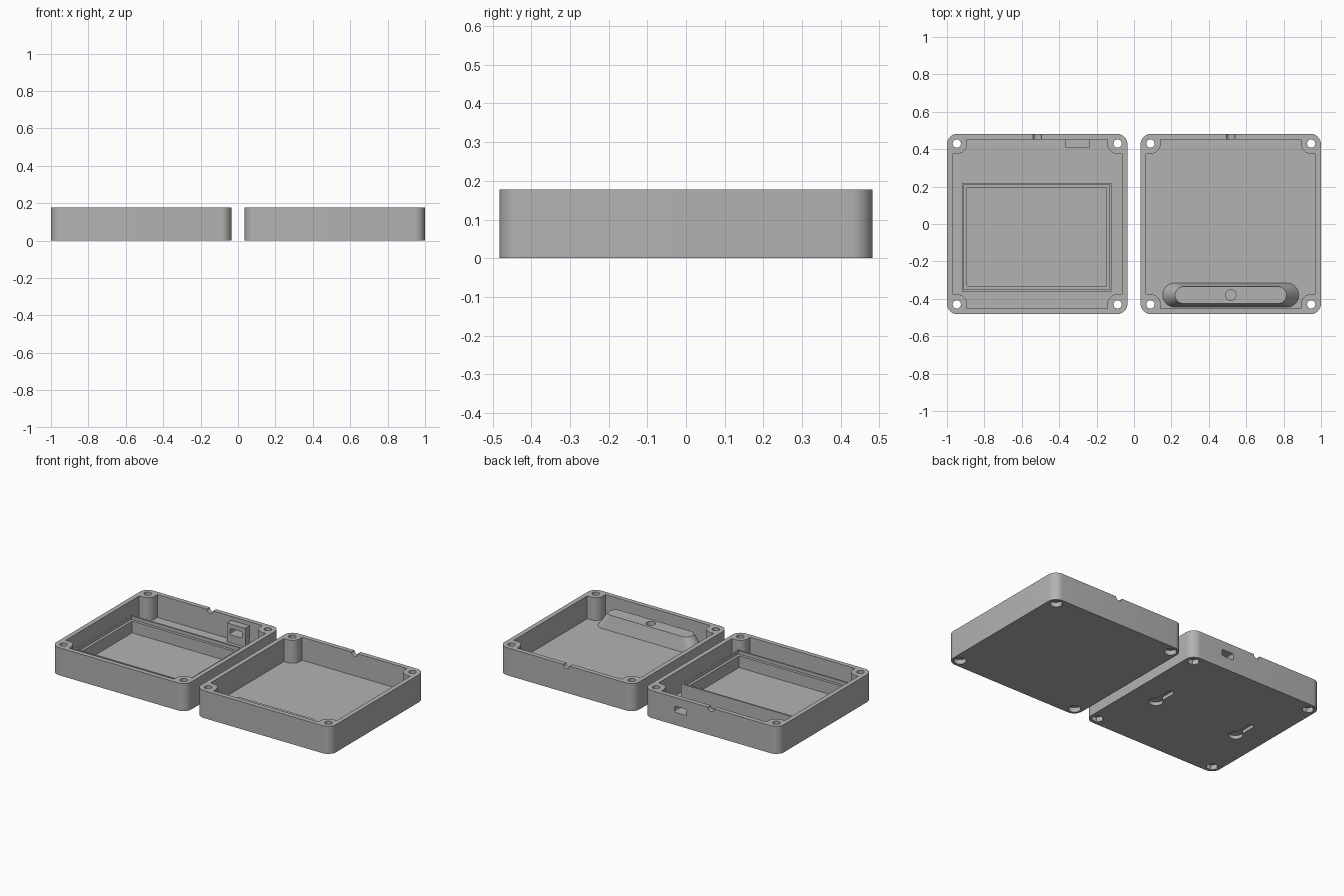
import bpy
import bmesh
from math import sin, cos, pi, radians
from mathutils import Matrix

if "Cube" in bpy.data.objects:
    bpy.data.objects.remove(bpy.data.objects["Cube"])

grey = bpy.data.materials.new("plain grey")
grey.use_nodes = True
COLOUR = (0.45, 0.45, 0.45, 1)
grey.diffuse_color = COLOUR
grey.node_tree.nodes["Principled BSDF"].inputs["Base Color"].default_value = COLOUR

HEIGHT, FLOOR, HALF, WALL = 0.178, 0.03, 0.4825, 0.03
CENTRE, SCREW, POST = 0.5175, 0.43, 0.055


def arc(cx, cy, r, a0, a1, n=10):
    angles = [radians(a0 + (a1 - a0) * i / n) for i in range(n + 1)]
    return [(cx + r * cos(a), cy + r * sin(a)) for a in angles]


def circle(cx, cy, r, n=32):
    return arc(cx, cy, r, 0, 360, n)[:-1]


def rect(cx, cy, hx, hy):
    return [(cx - hx, cy - hy), (cx + hx, cy - hy), (cx + hx, cy + hy), (cx - hx, cy + hy)]


def rounded(cx, cy, hx, hy, r):
    pts = []
    for k, (sx, sy) in enumerate([(1, 1), (-1, 1), (-1, -1), (1, -1)]):
        pts += arc(cx + sx * (hx - r), cy + sy * (hy - r), r, 90 * k, 90 * k + 90)
    return pts


def stadium(cx, cy, half, r):
    return arc(cx + half, cy, r, -90, 90, 16) + arc(cx - half, cy, r, 90, 270, 16)


def cavity_outline(cx):
    # Square room with a rounded screw post left standing in each corner
    w = HALF - WALL
    corner = [(w, SCREW - POST)] + arc(SCREW, SCREW, POST, 270, 180) + [(SCREW - POST, w)]
    pts = []
    for k in range(4):
        c, s = round(cos(k * pi / 2)), round(sin(k * pi / 2))
        pts += [(cx + x * c - y * s, x * s + y * c) for x, y in corner]
    return pts


def loft(name, lower, z0, upper, z1):
    bm = bmesh.new()
    a = [bm.verts.new((x, y, z0)) for x, y in lower]
    b = [bm.verts.new((x, y, z1)) for x, y in upper]
    bm.faces.new(a[::-1])
    bm.faces.new(b)
    for i in range(len(a)):
        j = (i + 1) % len(a)
        bm.faces.new((a[i], a[j], b[j], b[i]))
    bmesh.ops.recalc_face_normals(bm, faces=bm.faces)
    mesh = bpy.data.meshes.new(name)
    bm.to_mesh(mesh)
    bm.free()
    obj = bpy.data.objects.new(name, mesh)
    bpy.context.collection.objects.link(obj)
    mesh.materials.append(grey)
    return obj


def prism(name, outline, z0, z1):
    return loft(name, outline, z0, outline, z1)


def prism_y(name, outline, y0, y1):
    # Outline given in x and z, extruded along y
    obj = prism(name, outline, -y1, -y0)
    obj.data.transform(Matrix.Rotation(pi / 2, 4, "X"))
    return obj


def cut(obj, cutters):
    for c in cutters:
        mod = obj.modifiers.new("cut", "BOOLEAN")
        mod.operation, mod.solver, mod.object = "DIFFERENCE", "EXACT", c
    bpy.context.view_layer.update()
    graph = bpy.context.evaluated_depsgraph_get()
    mesh = bpy.data.meshes.new_from_object(obj.evaluated_get(graph))
    obj.modifiers.clear()
    obj.data = mesh
    for c in cutters:
        bpy.data.objects.remove(c)


def tray(name, cx, pocket_sides, extra):
    body = prism(name, rounded(cx, 0, HALF, HALF, 0.057), 0, HEIGHT)
    cutters = [prism("cavity", cavity_outline(cx), FLOOR, HEIGHT + 0.1)]
    for sx in (-1, 1):
        for sy in (-1, 1):
            x, y = cx + sx * SCREW, sy * SCREW
            cutters.append(prism("screw_hole", circle(x, y, 0.022), -0.1, HEIGHT + 0.1))
            cutters.append(prism("pocket", circle(x, y, 0.036, pocket_sides), -0.1, 0.03))
    # Cable notch in the back rim
    cutters.append(prism_y("notch", circle(cx, HEIGHT, 0.022), 0.4, 0.6))
    cut(body, cutters + extra)
    return body


# Left tray: port opening and two blind hanging keyholes underneath
PORT_X, PORT_Z = -0.3, 0.102


def port_cutter():
    return prism_y("port", rounded(PORT_X, PORT_Z, 0.043, 0.02, 0.008), 0.3, 0.6)


keyholes = []
for side in (-1, 1):
    x = -CENTRE + side * 0.3
    keyholes += [prism("key_head", circle(x, -0.065, 0.042), -0.1, 0.022),
                 prism("key_slot", stadium(0, 0, 0.065, 0.02), -0.1, 0.022)]
    keyholes[-1].data.transform(Matrix.Translation((x, 0.0, 0)) @ Matrix.Rotation(pi / 2, 4, "Z"))
parts = [tray("display_tray", -CENTRE, 6, keyholes + [port_cutter()])]

# Stepped frame standing on the left floor
FX, FY, HX, HY, TOP = -0.52, -0.07, 0.4, 0.29, 0.128
frame = prism("display_frame", rect(FX, FY, HX, HY), FLOOR - 0.005, TOP)
cut(frame, [prism("opening", rect(FX, FY, HX - 0.028, HY - 0.028), -0.1, 0.3),
            prism("ledge", rect(FX, FY, HX - 0.01, HY - 0.01), TOP - 0.022, 0.3)])
parts.append(frame)

# Port holder against the back wall
holder = prism("port_holder", rect(PORT_X, 0.433, 0.065, 0.023), FLOOR - 0.005, 0.152)
cut(holder, [port_cutter()])
parts.append(holder)

# Right tray with a tapered long boss and a blind centre hole
parts.append(tray("back_tray", CENTRE, 32, []))
boss = loft("long_boss", stadium(CENTRE, -0.38, 0.3, 0.065), FLOOR - 0.002,
            stadium(CENTRE, -0.38, 0.253, 0.045), 0.12)
cut(boss, [prism("boss_hole", circle(CENTRE, -0.38, 0.028), 0.09, 0.3)])
parts.append(boss)

# Smooth the curved walls, keep the edges crisp
for obj in bpy.context.view_layer.objects:
    obj.select_set(obj in parts)
bpy.context.view_layer.objects.active = parts[0]
bpy.ops.object.shade_smooth_by_angle(angle=radians(30))
